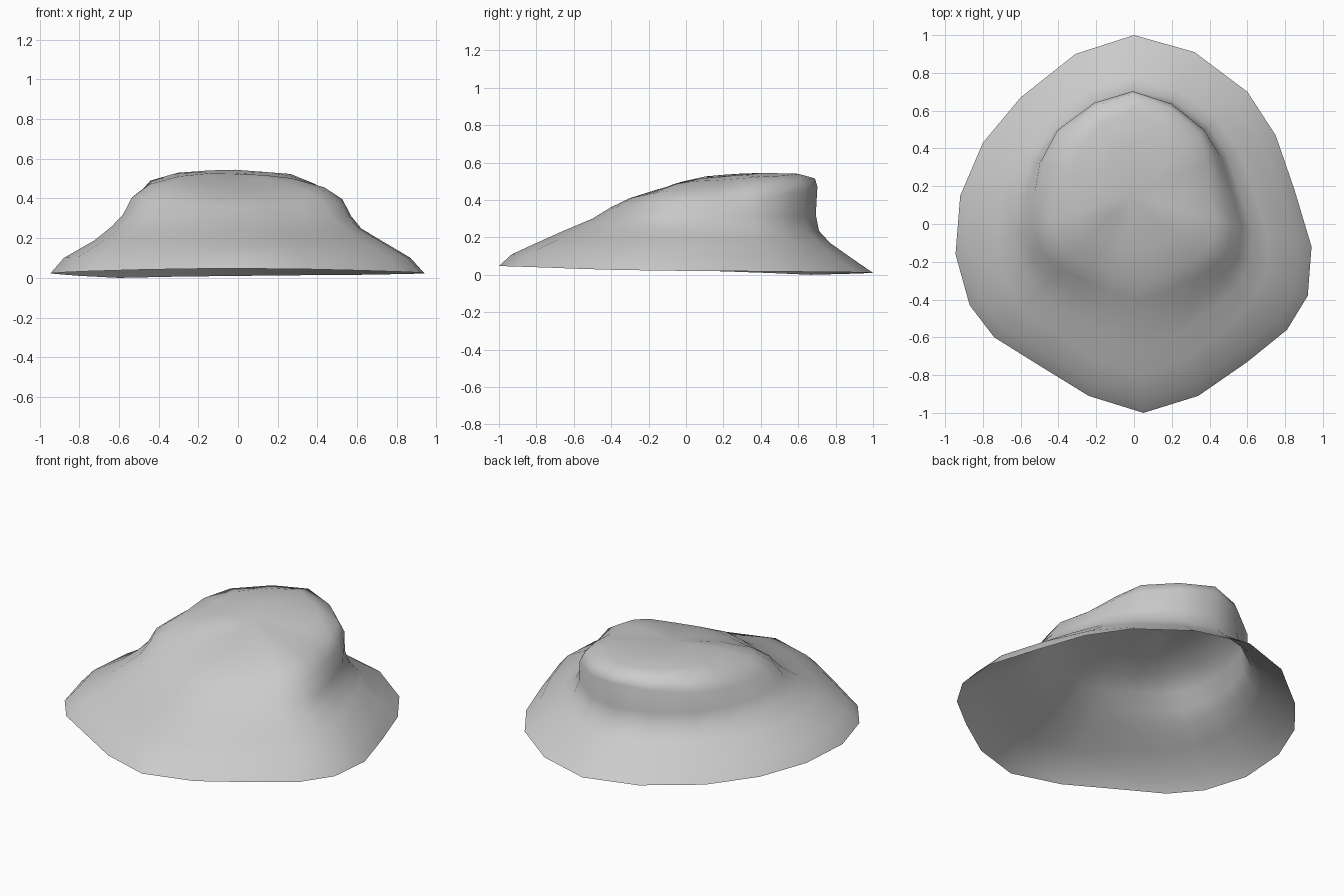
import bpy, bmesh, math

# Outline of the brim, seen from above
OUTLINE = [(0, 1), (-.31, .9), (-.6, .67), (-.8, .43), (-.92, .15), (-.945, -.16),
           (-.87, -.43), (-.74, -.6), (-.5, -.75), (-.24, -.91), (.05, -1), (.34, -.91),
           (.6, -.73), (.81, -.56), (.92, -.38), (.94, -.12), (.85, .18), (.75, .47),
           (.6, .7), (.32, .91)]
CX, CY, TOP = -.02, .15, .524

# Radial profiles by direction: (fraction of brim radius), (height), brim to crown
PROFILES = [
    (0, (1, .925, .75, .665, .62, .575, .48, .31, .16),
        (.02, .10, .20, .25, .31, .40, .46, .505, .52)),
    (50, (1, .88, .74, .67, .635, .635, .60, .47, .25),
         (.015, .08, .17, .23, .31, .43, .49, .525, .535)),
    (90, (1, .88, .73, .66, .64, .65, .635, .53, .30),
         (.01, .08, .17, .235, .32, .47, .515, .54, .545)),
    (140, (1, .89, .76, .69, .66, .665, .62, .48, .25),
          (0, .09, .18, .24, .32, .44, .50, .53, .54)),
    (180, (1, .925, .755, .665, .61, .565, .465, .31, .145),
          (.02, .10, .19, .26, .32, .41, .48, .517, .53)),
    (270, (1, .94, .826, .70, .565, .48, .39, .26, .13),
          (.047, .11, .17, .235, .30, .36, .41, .457, .492)),
]


def profile_at(angle):
    """Blend the two neighbouring profiles smoothly by angle."""
    loop = PROFILES + [(360,) + PROFILES[0][1:]]
    for (a0, f0, z0), (a1, f1, z1) in zip(loop, loop[1:]):
        if a0 <= angle <= a1:
            t = .5 - .5 * math.cos(math.pi * (angle - a0) / (a1 - a0))
            mix = lambda p, q: [u + (v - u) * t for u, v in zip(p, q)]
            return list(zip(mix(f0, f1), mix(z0, z1)))


# Open shell: rings lofted from the brim up to the crown
bm = bmesh.new()
columns = []
for x, y in OUTLINE:
    angle = math.degrees(math.atan2(y - CY, x - CX)) % 360
    columns.append([bm.verts.new((CX + (x - CX) * f, CY + (y - CY) * f, z))
                    for f, z in profile_at(angle)])
tip = bm.verts.new((CX, CY, TOP))
for a, b in zip(columns, columns[1:] + columns[:1]):
    for k in range(len(a) - 1):
        bm.faces.new((a[k], b[k], b[k + 1], a[k + 1]))
    bm.faces.new((a[-1], b[-1], tip))
for f in bm.faces:
    f.smooth = True
mesh = bpy.data.meshes.new("hat_shell")
bm.to_mesh(mesh)
bm.free()
shell = bpy.data.objects.new("hat_shell", mesh)
bpy.context.collection.objects.link(shell)
